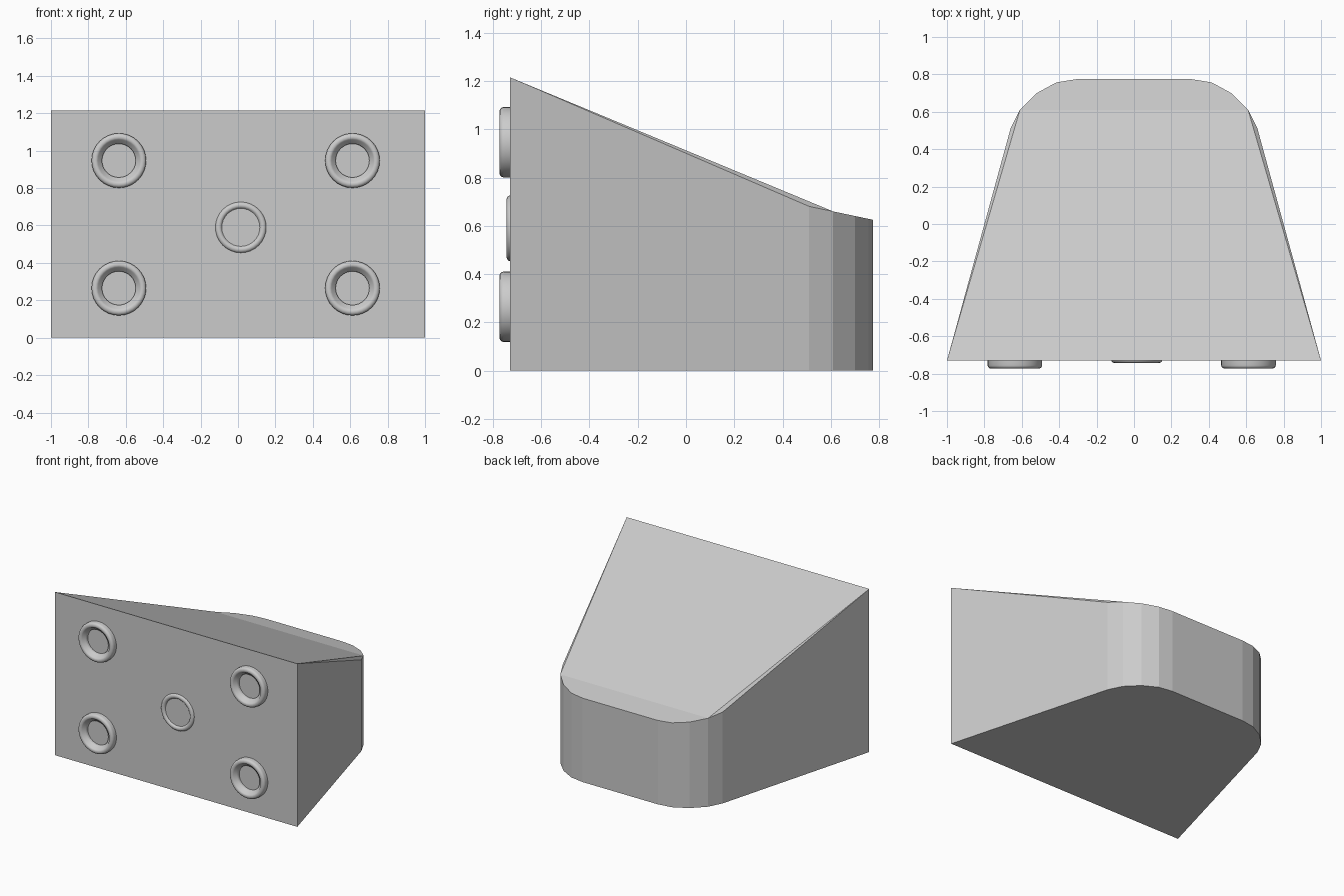
import bpy, bmesh, math

if "Cube" in bpy.data.objects:
    bpy.data.objects.remove(bpy.data.objects["Cube"])

grey = bpy.data.materials.new("light grey")
grey.diffuse_color = (0.6, 0.6, 0.6, 1)
grey.use_nodes = True
grey.node_tree.nodes["Principled BSDF"].inputs["Base Color"].default_value = grey.diffuse_color

FRONT = -0.73


def finish(bm, name):
    bmesh.ops.recalc_face_normals(bm, faces=bm.faces[:])
    me = bpy.data.meshes.new(name)
    bm.to_mesh(me)
    bm.free()
    me.materials.append(grey)
    ob = bpy.data.objects.new(name, me)
    bpy.context.collection.objects.link(ob)
    return ob


# wedge body: tapered plan with rounded back corners and a sloping top
half = [(1.0, FRONT), (0.66, 0.51), (0.61, 0.61), (0.52, 0.70), (0.415, 0.757), (0.31, 0.774)]
plan = half + [(-x, y) for x, y in reversed(half)]


def top_z(y):
    return 1.216 if y < 0 else 0.66 - 0.21 * (y - 0.61)


bm = bmesh.new()
low = [bm.verts.new((x, y, 0)) for x, y in plan]
top = [bm.verts.new((x, y, top_z(y))) for x, y in plan]
n = len(plan)
bm.faces.new(low)
for i in range(n):
    j = (i + 1) % n
    bm.faces.new((low[i], low[j], top[j], top[i]))
bm.faces.new(top[0:3])                           # right sliver
bm.faces.new(top[n - 3:])                        # left sliver
bm.faces.new((top[0], top[2], top[-3], top[-1]))  # main slope
bm.faces.new(top[2:n - 2])                       # shallower back edge
finish(bm, "wedge_body")

# rounded ring profile: radius, height above the front face
profile = [(0.146, -0.01), (0.146, 0.026), (0.1435, 0.034), (0.138, 0.040), (0.130, 0.043),
           (0.121, 0.043), (0.113, 0.039), (0.108, 0.030), (0.094, 0.022), (0.09, 0.012), (0.09, -0.01)]


def ring(name, cx, cz, scale=1.0, sink=0.0, seg=32):
    bm = bmesh.new()
    loops = []
    for k in range(seg):
        a = 2 * math.pi * k / seg
        loops.append([bm.verts.new((cx + r * scale * math.cos(a), FRONT - h + sink,
                                    cz + r * scale * math.sin(a))) for r, h in profile])
    m = len(profile)
    for k in range(seg):
        p, q = loops[k], loops[(k + 1) % seg]
        for i in range(m):
            j = (i + 1) % m
            bm.faces.new((p[i], p[j], q[j], q[i]))
    ob = finish(bm, name)
    bpy.ops.object.select_all(action='DESELECT')
    ob.select_set(True)
    bpy.context.view_layer.objects.active = ob
    bpy.ops.object.shade_smooth_by_angle(angle=math.radians(40))


# four corner rings and a shallower centre ring
for side, cx in (("left", -0.637), ("right", 0.612)):
    for level, cz in (("lower", 0.265), ("upper", 0.947)):
        ring(f"{level}_{side}_ring", cx, cz)
ring("centre_ring", 0.015, 0.59, 0.94, 0.030)
